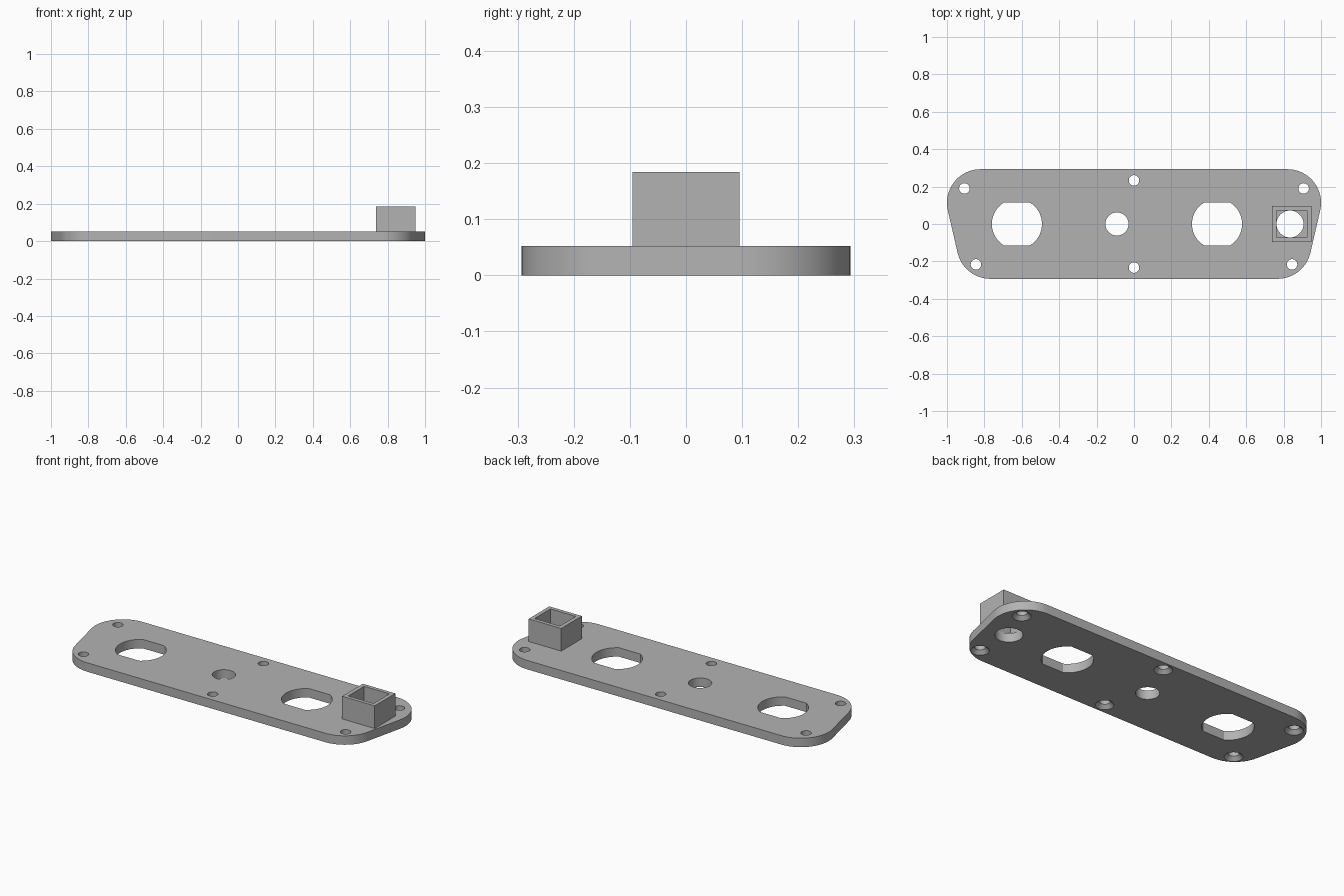
import bpy
import bmesh
from math import cos, sin, radians, asin, pi

cube = bpy.data.objects.get("Cube")
if cube:
    bpy.data.objects.remove(cube)

THICK = 0.052      # plate thickness
TOP = 0.184        # top of the socket
BELOW, ABOVE = -0.02, 0.25

grey = bpy.data.materials.new("plain grey")
grey.use_nodes = True
grey.diffuse_color = (0.45, 0.45, 0.45, 1)
grey.node_tree.nodes["Principled BSDF"].inputs["Base Color"].default_value = (0.45, 0.45, 0.45, 1)


def arc(cx, cy, r, start, end, steps):
    """Points on an arc, angles in degrees, both ends included."""
    angles = [radians(start + (end - start) * i / steps) for i in range(steps + 1)]
    return [(cx + r * cos(a), cy + r * sin(a)) for a in angles]


def circle(cx, cy, r, steps=40):
    return arc(cx, cy, r, 0, 360, steps)[:-1]


def rectangle(x0, x1, y):
    return [(x0, -y), (x1, -y), (x1, y), (x0, y)]


def loft(name, sections):
    """Closed solid through (outline, z) sections, counter-clockwise, bottom to top."""
    bm = bmesh.new()
    rings = [[bm.verts.new((x, y, z)) for x, y in outline] for outline, z in sections]
    bm.faces.new(rings[0][::-1])
    bm.faces.new(rings[-1])
    n = len(rings[0])
    for low, high in zip(rings, rings[1:]):
        for i in range(n):
            j = (i + 1) % n
            bm.faces.new((low[i], low[j], high[j], high[i]))
    mesh = bpy.data.meshes.new(name)
    bm.to_mesh(mesh)
    bm.free()
    mesh.materials.append(grey)
    obj = bpy.data.objects.new(name, mesh)
    bpy.context.collection.objects.link(obj)
    return obj


def activate(obj):
    bpy.ops.object.select_all(action="DESELECT")
    obj.select_set(True)
    bpy.context.view_layer.objects.active = obj


def cut(target, sections):
    """Subtract a lofted solid from the target."""
    cutter = loft("cutter", sections)
    cutter.hide_render = True
    mod = target.modifiers.new("cut", "BOOLEAN")
    mod.operation = "DIFFERENCE"
    mod.solver = "EXACT"
    mod.object = cutter
    activate(target)
    bpy.ops.object.modifier_apply(modifier=mod.name)
    bpy.data.objects.remove(cutter)


def through(outline):
    return [(outline, BELOW), (outline, ABOVE)]


# Plate: rounded corners joined by slanted ends
SLANT, R = 13, 0.18
half = (arc(0.768, -0.113, R, -90, -SLANT, 16)
        + arc(0.82, 0.113, R, -SLANT, 90, 20))
outline = half + [(-x, y) for x, y in reversed(half)]
plate = loft("mounting_plate", [(outline, 0), (outline, THICK)])

# Large round windows with flat front and back
WINDOW_R, FLAT = 0.134, 0.115
limit = asin(FLAT / WINDOW_R) * 180 / pi
for x in (-0.626, 0.444):
    window = (arc(x, 0, WINDOW_R, -limit, limit, 20)
              + arc(x, 0, WINDOW_R, 180 - limit, 180 + limit, 20))
    cut(plate, through(window))

# Centre hole and the hole under the socket
cut(plate, through(circle(-0.091, 0, 0.062)))
cut(plate, through(circle(0.834, 0, 0.072)))

# Screw holes, countersunk from below
HOLE, SINK, DEPTH = 0.028, 0.048, 0.02
for x, y in ((0, 0.233), (0, -0.233), (0.907, 0.19), (-0.907, 0.19),
             (0.845, -0.216), (-0.845, -0.216)):
    cut(plate, [(circle(x, y, SINK + 0.01), -0.01),
                (circle(x, y, HOLE), DEPTH),
                (circle(x, y, HOLE), ABOVE)])

# Square open socket standing on one end
outer = rectangle(0.738, 0.948, 0.095)
socket = loft("square_socket", [(outer, THICK), (outer, TOP)])
cut(socket, through(rectangle(0.762, 0.925, 0.073)))

# Smooth the curved walls, keep the edges sharp
for obj in (plate, socket):
    activate(obj)
    bpy.ops.object.shade_smooth_by_angle(angle=radians(30))
